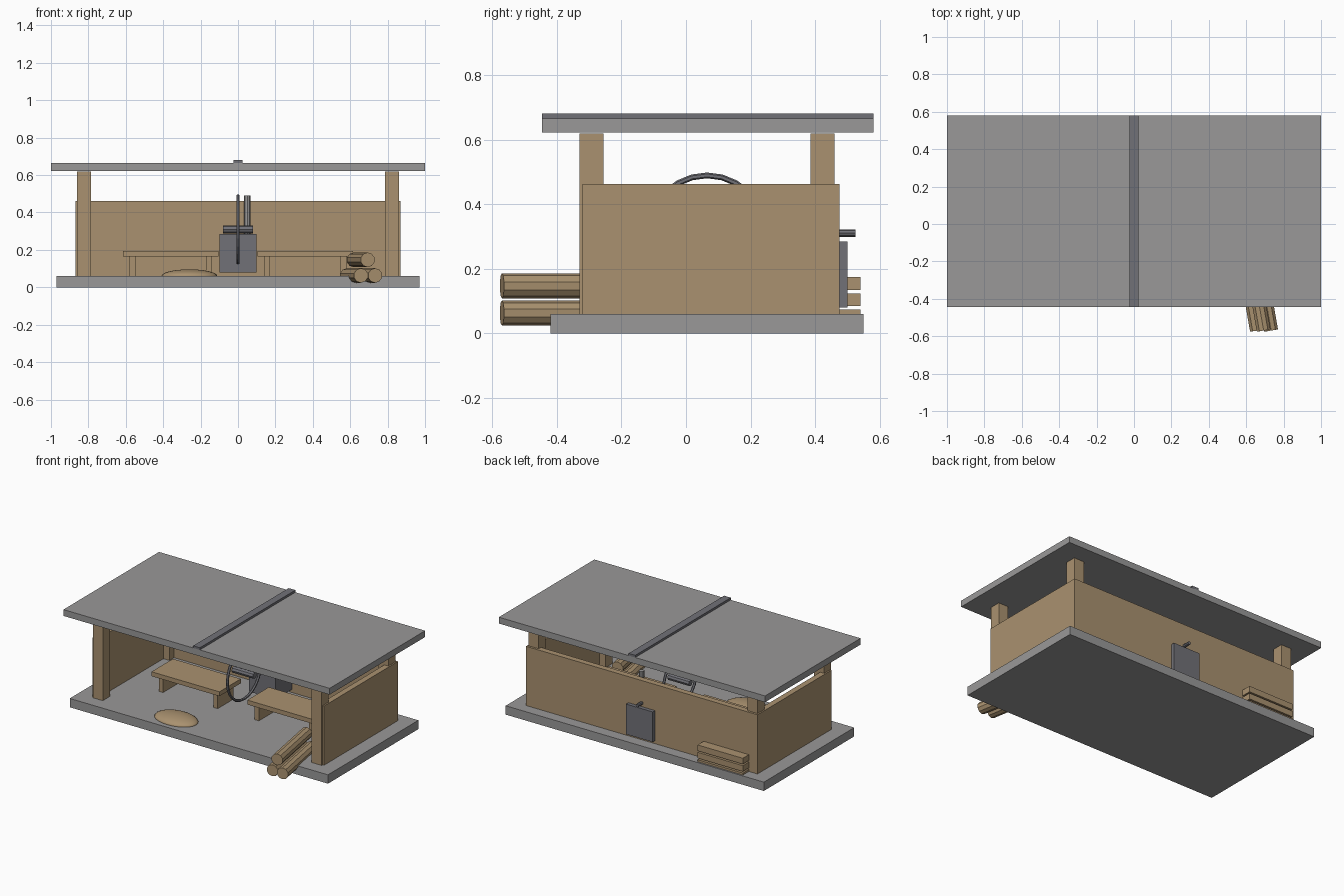
import bpy
from math import radians, pi
from mathutils import Vector

old = bpy.data.objects.get("Cube")
if old:
    bpy.data.objects.remove(old, do_unlink=True)


def material(name, rgb):
    m = bpy.data.materials.new(name)
    m.use_nodes = True
    col = (*rgb, 1)
    m.diffuse_color = col
    m.node_tree.nodes["Principled BSDF"].inputs["Base Color"].default_value = col
    return m


wood = material("tan wood", (0.40, 0.285, 0.16))
stone = material("grey slate", (0.32, 0.315, 0.315))
iron = material("dark iron", (0.165, 0.165, 0.185))


def finish(name, mat):
    ob = bpy.context.object
    ob.name = name
    ob.data.materials.append(mat)
    return ob


def box(name, mat, x, y, z):
    """Box from (min, max) pairs on each axis."""
    lo, hi = Vector((x[0], y[0], z[0])), Vector((x[1], y[1], z[1]))
    bpy.ops.mesh.primitive_cube_add(size=1, location=(lo + hi) / 2)
    ob = finish(name, mat)
    ob.scale = hi - lo
    return ob


def rod(name, mat, centre, radius, length, rot=(0, 0, 0), sides=8):
    bpy.ops.mesh.primitive_cylinder_add(vertices=sides, radius=radius, depth=length,
                                        location=centre, rotation=rot)
    return finish(name, mat)


# Floor slab, roof and ridge strip
box("floor_slab", stone, (-0.97, 0.97), (-0.42, 0.55), (0, 0.06))
box("roof", stone, (-1, 1), (-0.445, 0.58), (0.622, 0.665))
box("roof_ridge", iron, (-0.025, 0.025), (-0.445, 0.58), (0.66, 0.68))

# Back wall, side walls and corner posts
box("back_wall", wood, (-0.87, 0.87), (0.435, 0.475), (0.06, 0.462))
for side, s in (("right", -1), ("left", 1)):
    box(side + "_wall", wood, sorted((s * 0.83, s * 0.87)), (-0.32, 0.475), (0.06, 0.462))
    for end, y in (("front", -0.33), ("back", 0.385)):
        box(f"{end}_{side}_post", wood, sorted((s * 0.785, s * 0.86)),
            (y, y + 0.075), (0.06, 0.618))

    # Work bench with two plank legs
    cx = s * 0.36
    box(side + "_bench_top", wood, (cx - 0.255, cx + 0.255), (-0.05, 0.18), (0.165, 0.195))
    for i, dx in enumerate((-0.205, 0.205)):
        box(f"{side}_bench_leg_{i + 1}", wood, (cx + dx - 0.016, cx + dx + 0.016),
            (-0.02, 0.15), (0.06, 0.165))

# Machine body with drive shaft and upright pipe
box("machine_body", iron, (-0.1, 0.1), (0.26, 0.5), (0.08, 0.285))
rod("drive_shaft", iron, (0, 0.38, 0.31), 0.011, 0.29, (pi / 2, 0, 0))
rod("upright_pipe", stone, (0.05, 0.405, 0.385), 0.017, 0.21)

# Wheel rim and hub
bpy.ops.mesh.primitive_torus_add(major_radius=0.179, minor_radius=0.009, major_segments=24,
                                 minor_segments=6, location=(0, 0.065, 0.31),
                                 rotation=(0, pi / 2, 0))
finish("wheel_rim", iron)
rod("wheel_hub", iron, (0, 0.065, 0.31), 0.021, 0.16, (0, pi / 2, 0))

# Sawdust mound
bpy.ops.mesh.primitive_uv_sphere_add(segments=24, ring_count=12, radius=1,
                                     location=(-0.26, -0.29, 0.06))
finish("sawdust_mound", wood).scale = (0.15, 0.1, 0.036)
bpy.ops.object.shade_smooth_by_angle(angle=radians(40))

# Pile of three logs, slightly turned
for i, (x, z) in enumerate(((0.62, 0.063), (0.696, 0.063), (0.656, 0.147))):
    rod(f"log_{i + 1}", wood, (x, -0.358, z), 0.039, 0.43, (pi / 2, 0, radians(10)), 10)

# Stacked boards against the back wall
for i in range(3):
    z = 0.034 + 0.05 * i
    box(f"stacked_board_{i + 1}", wood, (-0.805, -0.465), (0.45, 0.54), (z, z + 0.04))
